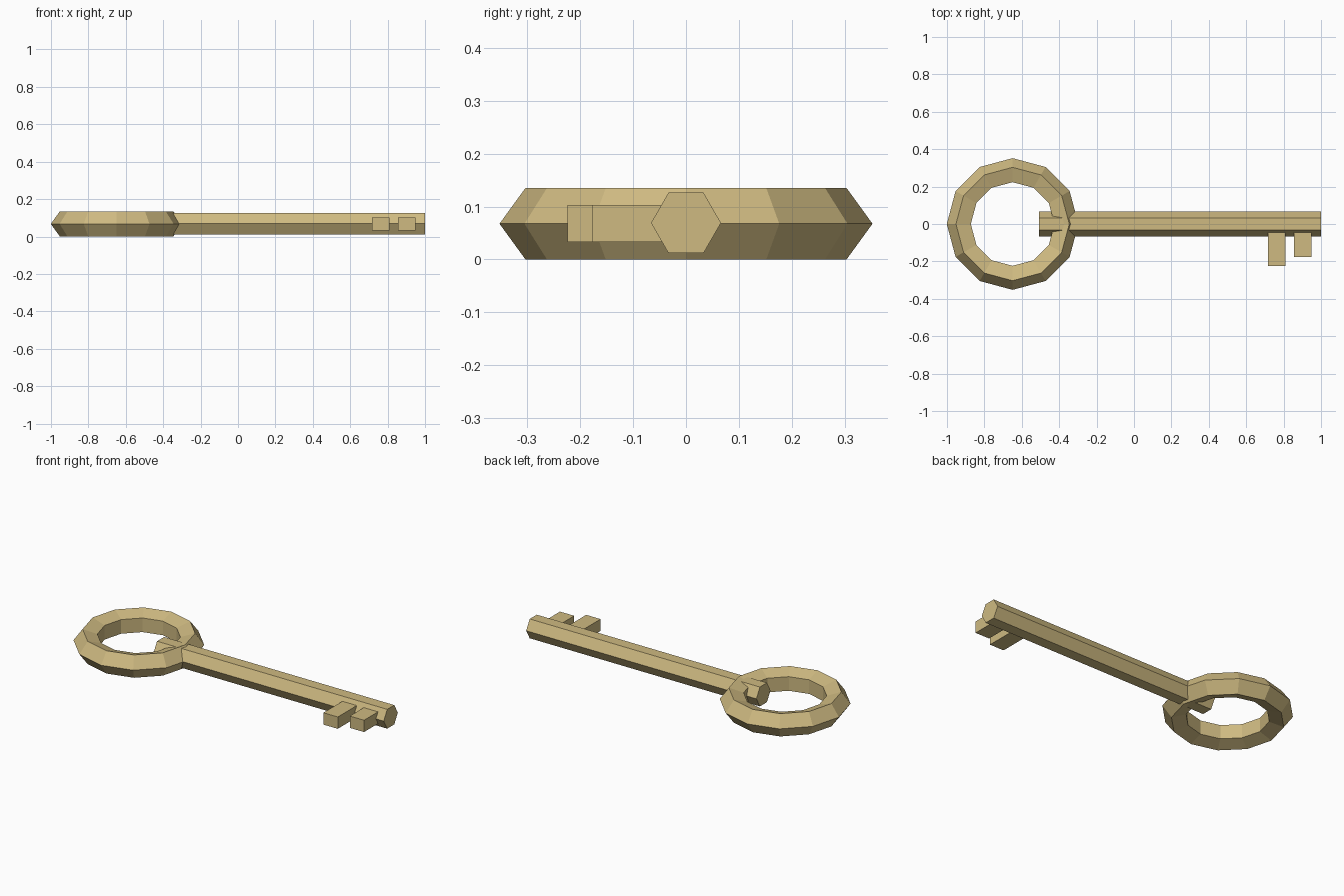
import bpy, bmesh, math
from mathutils import Matrix

if "Cube" in bpy.data.objects:
    bpy.data.objects.remove(bpy.data.objects["Cube"])

MID = 0.0675  # height of the key's centre plane

brass = bpy.data.materials.new("pale brass")
brass.diffuse_color = (0.62, 0.49, 0.22, 1)
brass.use_nodes = True
brass.node_tree.nodes["Principled BSDF"].inputs["Base Color"].default_value = brass.diffuse_color


def add_object(name, bm):
    bmesh.ops.recalc_face_normals(bm, faces=bm.faces)
    mesh = bpy.data.meshes.new(name)
    bm.to_mesh(mesh)
    bm.free()
    mesh.materials.append(brass)
    obj = bpy.data.objects.new(name, mesh)
    bpy.context.collection.objects.link(obj)
    return obj


def box(name, x0, x1, y0, y1, z0, z1):
    bm = bmesh.new()
    size = Matrix.Diagonal((x1 - x0, y1 - y0, z1 - z0, 1))
    centre = Matrix.Translation(((x0 + x1) / 2, (y0 + y1) / 2, (z0 + z1) / 2))
    bmesh.ops.create_cube(bm, size=1, matrix=centre @ size)
    return add_object(name, bm)


# Ring handle: twelve segments with a five-sided section pointing outward
def ring(name, cx, major, minor, segments, sides):
    bm = bmesh.new()
    loops = []
    for i in range(segments):
        a = 2 * math.pi * i / segments
        loop = []
        for j in range(sides):
            b = 2 * math.pi * j / sides
            r = major + minor * math.cos(b)
            loop.append(bm.verts.new((cx + r * math.cos(a), r * math.sin(a),
                                      MID + minor * math.sin(b))))
        loops.append(loop)
    for i in range(segments):
        p, q = loops[i], loops[(i + 1) % segments]
        for j in range(sides):
            k = (j + 1) % sides
            bm.faces.new((p[j], q[j], q[k], p[k]))
    return add_object(name, bm)


ring("ring_handle", -0.649, 0.281, 0.071, 12, 5)

# Shaft: hexagonal bar along x, corners pointing to the sides
bm = bmesh.new()
x0, x1, radius = -0.507, 1.0, 0.066
ends = []
for x in (x0, x1):
    ends.append([bm.verts.new((x, radius * math.cos(math.radians(60 * i)),
                               0.069 + radius * math.sin(math.radians(60 * i))))
                 for i in range(6)])
for loop in ends:
    bm.faces.new(loop)
for i in range(6):
    j = (i + 1) % 6
    bm.faces.new((ends[0][i], ends[0][j], ends[1][j], ends[1][i]))
add_object("shaft", bm)

# Teeth on the front side
box("long_tooth", 0.716, 0.81, -0.224, -0.04, 0.033, 0.103)
box("short_tooth", 0.856, 0.949, -0.177, -0.04, 0.033, 0.103)
